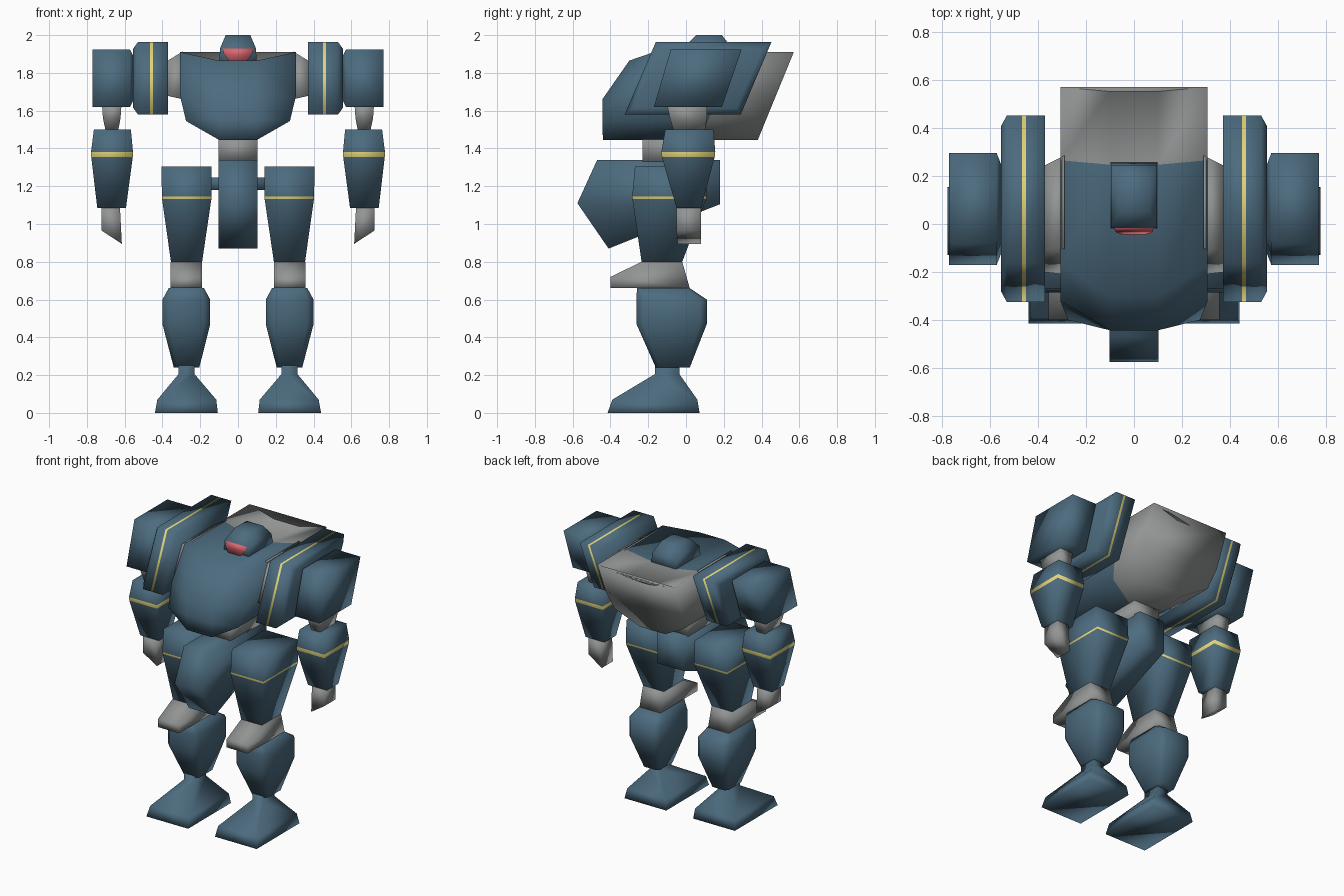
import bpy, bmesh
from mathutils import Vector

if "Cube" in bpy.data.objects:
    bpy.data.objects.remove(bpy.data.objects["Cube"])


def material(name, rgb):
    m = bpy.data.materials.new(name)
    m.diffuse_color = (*rgb, 1)
    m.use_nodes = True
    m.node_tree.nodes["Principled BSDF"].inputs["Base Color"].default_value = m.diffuse_color
    return m


MATS = [material("slate_blue", (0.072, 0.147, 0.21)), material("grey", (0.29, 0.30, 0.30)),
        material("yellow", (0.75, 0.65, 0.19)), material("red", (0.72, 0.14, 0.16))]
BLUE, GREY, YELLOW, RED = range(4)


def loft(name, rings, mats, detail=None):
    """Skin a list of rings; mats is one colour or one per segment."""
    if isinstance(mats, int):
        mats = [mats] * (len(rings) - 1)
    bm = bmesh.new()
    rows = [[bm.verts.new(p) for p in r] for r in rings]
    n = len(rows[0])
    for a, b, m in zip(rows, rows[1:], mats):
        for i in range(n):
            j = (i + 1) % n
            bm.faces.new((a[i], a[j], b[j], b[i])).material_index = m
    for row, m in ((rows[0], mats[0]), (rows[-1], mats[-1])):
        for i in range(n // 2 - 1):
            bm.faces.new((row[i], row[i + 1], row[n - 2 - i], row[n - 1 - i])).material_index = m
    bmesh.ops.remove_doubles(bm, verts=bm.verts, dist=1e-5)
    bmesh.ops.dissolve_degenerate(bm, edges=bm.edges, dist=1e-5)
    bmesh.ops.recalc_face_normals(bm, faces=bm.faces)
    if detail:
        detail(bm)
    me = bpy.data.meshes.new(name)
    bm.to_mesh(me)
    bm.free()
    for m in MATS:
        me.materials.append(m)
    for p in me.polygons:
        p.use_smooth = True
    ob = bpy.data.objects.new(name, me)
    bpy.context.collection.objects.link(ob)
    return ob


def pair(name, rings, mats):
    """Make the part on both sides of the body."""
    for side, s in (("right", 1), ("left", -1)):
        loft(side + "_" + name, [[(s * x, y, z) for x, y, z in r] for r in rings], mats)


def rect(z, x0, x1, y0, y1, c=0):
    """Horizontal rectangle, with chamfered corners if c is given."""
    if not c:
        return [(x0, y0, z), (x1, y0, z), (x1, y1, z), (x0, y1, z)]
    return [(x0 + c, y0, z), (x1 - c, y0, z), (x1, y0 + c, z), (x1, y1 - c, z),
            (x1 - c, y1, z), (x0 + c, y1, z), (x0, y1 - c, z), (x0, y0 + c, z)]


def slant(x, z0, z1, b0, b1, t0, t1, inset=0):
    """Leaning four-sided section across x: bottom b0..b1, top t0..t1."""
    k = inset
    return [(x, b0 + k * 1.3, z0 + k), (x, b1 - k * 0.7, z0 + k),
            (x, t1 - k * 1.3, z1 - k), (x, t0 + k * 0.7, z1 - k)]


def plate(x0, x1, prof):
    """Side profile (y, z) extruded along x."""
    return [[(x, y, z) for y, z in prof] for x in (x0, x1)]


# Torso: leaning back shell in grey, rounded blue chest
HALF = [(0.10, 1.445), (0.275, 1.545), (0.307, 1.68), (0.307, 1.91), (0.10, 1.865)]


def torso_ring(ys, half=HALF):
    right = [(x, y, z) for (x, z), y in zip(half, ys)]
    return right + [(-x, y, z) for x, y, z in reversed(right)]


back = [0.38 + (z - 1.445) * 0.41 for x, z in HALF]
seam = [y - 0.305 for y in back]
front = [-0.44, -0.40, -0.32, -0.17, -0.30]
nose = torso_ring([-0.44, -0.443, -0.443, -0.30, -0.30],
                  [(0.10, 1.445), (0.10, 1.55), (0.10, 1.66), (0.10, 1.865), (0.10, 1.865)])


def chest_stripes(bm):
    cuts = [((0, 0, z), (0, 0, 1)) for z in (1.642, 1.676)]
    cuts += [((x, 0, 0), (1, 0, 0)) for x in (-0.288, -0.125, 0.125, 0.288)]
    for co, no in cuts:
        fs = [f for f in bm.faces if f.calc_center_median().y < -0.2
              and f.normal.y < -0.3]
        geom = fs + list({e for f in fs for e in f.edges}) + list({v for f in fs for v in f.verts})
        bmesh.ops.bisect_plane(bm, geom=geom, plane_co=Vector(co), plane_no=Vector(no))
    for f in bm.faces:
        c = f.calc_center_median()
        if f.normal.y < -0.3 and c.y < -0.2 and 1.642 < c.z < 1.676 and 0.125 < abs(c.x) < 0.288:
            f.material_index = YELLOW


loft("torso", [torso_ring(back), torso_ring(seam), torso_ring(front), nose],
     [GREY, BLUE, BLUE], chest_stripes)

# Head and visor
loft("head", [rect(1.84, -0.1, 0.1, -0.02, 0.26), rect(1.93, -0.095, 0.095, -0.017, 0.245),
              rect(2.0, -0.065, 0.065, 0.055, 0.19)], BLUE)
loft("visor", [rect(1.855, -0.04, 0.04, -0.045, 0.05), rect(1.90, -0.075, 0.075, -0.035, 0.05),
               rect(1.93, -0.082, 0.082, -0.02, 0.05)], RED)

# Waist, pelvis and hip axle
loft("waist", [rect(1.33, -0.103, 0.103, -0.23, 0.13), rect(1.46, -0.103, 0.103, -0.23, 0.13)], GREY)
loft("pelvis", plate(-0.103, 0.103, [(-0.47, 1.34), (-0.575, 1.11), (-0.41, 0.87),
                                     (0.18, 1.105), (0.18, 1.34), (-0.15, 1.34)]), BLUE)
loft("hip_axle", plate(-0.16, 0.16, [(-0.13, 1.18), (-0.06, 1.18), (-0.06, 1.245), (-0.13, 1.245)]), BLUE)

# Shoulders: joint, striped inner pad, outer block
pair("shoulder_joint", [slant(0.29, 1.66, 1.915, -0.21, 0.18, -0.10, 0.285),
                        slant(0.38, 1.68, 1.86, -0.20, 0.15, -0.11, 0.24)], GREY)
PAD = (1.58, 1.963, -0.325, 0.29, -0.16, 0.452)
pair("shoulder_pad", [slant(0.37, *PAD), slant(0.451, *PAD), slant(0.467, *PAD),
                      slant(0.53, *PAD), slant(0.555, *PAD, inset=0.035)],
     [BLUE, YELLOW, BLUE, BLUE])
BLOCK = (1.62, 1.925, -0.17, 0.19, -0.08, 0.295)
pair("upper_arm_block", [slant(0.552, *BLOCK, inset=0.04), slant(0.572, *BLOCK),
                         slant(0.77, *BLOCK)], BLUE)

# Arms
pair("elbow", [rect(1.63, 0.617, 0.72, -0.10, 0.11), rect(1.56, 0.622, 0.715, -0.085, 0.11),
               rect(1.49, 0.635, 0.70, -0.065, 0.10)], GREY)
pair("forearm", [rect(1.50, 0.567, 0.763, -0.11, 0.145), rect(1.382, 0.556, 0.778, -0.13, 0.155),
                 rect(1.356, 0.557, 0.777, -0.128, 0.152), rect(1.085, 0.593, 0.745, -0.05, 0.08)],
     [BLUE, YELLOW, BLUE])
pair("hand", [rect(1.09, 0.625, 0.722, -0.05, 0.08),
              [(0.615, -0.045, 0.895), (0.722, -0.05, 0.965), (0.722, 0.08, 0.965), (0.615, 0.08, 0.895)]], GREY)

# Legs
pair("thigh", [rect(1.305, 0.14, 0.405, -0.27, 0.10), rect(1.145, 0.14, 0.403, -0.285, 0.11),
               rect(1.132, 0.141, 0.402, -0.284, 0.107), rect(0.80, 0.19, 0.355, -0.235, -0.02)],
     [BLUE, YELLOW, BLUE])
pair("knee", plate(0.19, 0.357, [(-0.235, 0.80), (-0.40, 0.72), (-0.40, 0.66),
                                 (0.02, 0.66), (-0.02, 0.80), (-0.13, 0.80)]), GREY)
pair("shin", [rect(0.66, 0.18, 0.367, -0.26, 0.02, 0.02), rect(0.60, 0.147, 0.40, -0.262, 0.11, 0.035),
              rect(0.47, 0.147, 0.40, -0.262, 0.11, 0.035), rect(0.24, 0.205, 0.34, -0.16, 0.02, 0.02)], BLUE)
pair("foot", [rect(0.26, 0.23, 0.315, -0.165, -0.035), rect(0.205, 0.23, 0.315, -0.165, -0.035),
              rect(0.07, 0.115, 0.427, -0.39, 0.06), rect(0.0, 0.107, 0.44, -0.415, 0.072)], BLUE)
